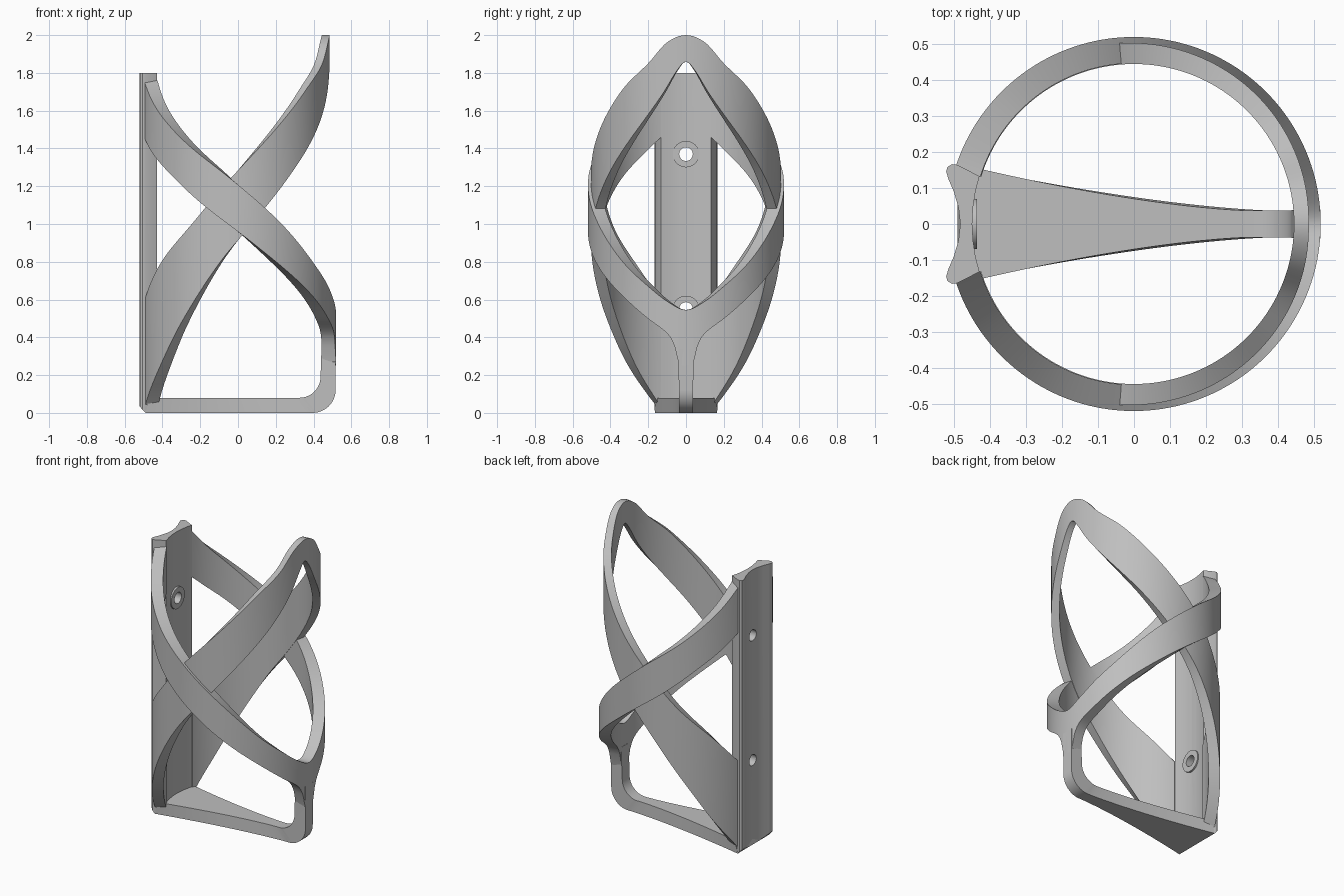
import bpy, bmesh, math
from mathutils import Matrix

cube = bpy.data.objects.get("Cube")
if cube:
    bpy.data.objects.remove(cube, do_unlink=True)

grey = bpy.data.materials.new("satin grey")
grey.use_nodes = True
grey.diffuse_color = (0.52, 0.52, 0.52, 1)
grey.node_tree.nodes["Principled BSDF"].inputs["Base Color"].default_value = grey.diffuse_color


def finish(name, bm):
    """Turn a bmesh into a named grey object with clean normals."""
    bmesh.ops.recalc_face_normals(bm, faces=bm.faces)
    mesh = bpy.data.meshes.new(name)
    bm.to_mesh(mesh)
    bm.free()
    mesh.materials.append(grey)
    obj = bpy.data.objects.new(name, mesh)
    bpy.context.collection.objects.link(obj)
    return obj


def loft(name, sections):
    """Skin a list of equal-length closed sections and cap both ends."""
    bm = bmesh.new()
    rings = [[bm.verts.new(p) for p in s] for s in sections]
    n = len(rings[0])
    for a, b in zip(rings, rings[1:]):
        for i in range(n):
            j = (i + 1) % n
            bm.faces.new((a[i], a[j], b[j], b[i]))
    bm.faces.new(rings[0])
    bm.faces.new(rings[-1])
    return finish(name, bm)


def curve(points, t):
    """Smooth height curve through (angle, z) points, level at the last one."""
    last = len(points) - 1

    def slope(i):
        if i == last:
            return 0
        a, b = points[max(i - 1, 0)], points[i + 1]
        return (b[1] - a[1]) / (b[0] - a[0])

    i = 0
    while i < last - 1 and t > points[i + 1][0]:
        i += 1
    (t0, z0), (t1, z1) = points[i], points[i + 1]
    h = t1 - t0
    u = min(max((t - t0) / h, 0), 1)
    v = 1 - u
    return (z0 * (1 + 2 * u) * v * v + slope(i) * h * u * v * v
            + z1 * u * u * (3 - 2 * u) - slope(i + 1) * h * u * u * v)


def band(name, lower, upper, inner, outer_back, outer_front, steps=144):
    """Strip wrapped round the bottle, from one side of the spine to the other."""
    start = lower[0][0]
    sections = []
    for k in range(steps + 1):
        angle = start + (2 * math.pi - 2 * start) * k / steps
        t = min(angle, 2 * math.pi - angle)
        outer = outer_back + (outer_front - outer_back) * t / math.pi
        lo, hi = curve(lower, t), curve(upper, t)
        c, s = -math.cos(angle), math.sin(angle)
        sections.append([(r * c, r * s, z) for r, z in
                         ((inner, lo), (outer, lo), (outer, hi), (inner, hi))])
    return loft(name, sections)


PI = math.pi

# Rising band: low at the spine, arching to the top at the open side
rising = band(
    "rising_band",
    [(.3, .03), (.64, .25), (.93, .47), (1.37, .79), (1.65, .96), (2.18, 1.27),
     (2.5, 1.45), (2.72, 1.58), (2.9, 1.7), (3.04, 1.81), (PI, 1.86)],
    [(.3, .6), (.64, .79), (1.05, .99), (1.49, 1.24), (1.98, 1.5), (2.21, 1.62),
     (2.43, 1.73), (2.72, 1.85), (2.93, 1.96), (PI, 2)],
    .444, .52, .485)

# Falling band: high at the spine, dipping to meet the front post
falling = band(
    "falling_band",
    [(.3, 1.46), (.5, 1.38), (.82, 1.26), (1.21, 1.1), (1.57, .96), (1.97, .8),
     (2.46, .61), (2.74, .5), (2.95, .42), (3.02, .36), (3.064, .27), (PI, .25)],
    [(.3, 1.76), (.55, 1.63), (.82, 1.51), (1.06, 1.41), (1.47, 1.25), (1.97, 1.03),
     (2.46, .79), (2.72, .68), (2.95, .59), (PI, .545)],
    .446, .52, .518)

# Spine: inside follows the bottle, back is hollowed to sit on a tube
half = [(-.449 * math.cos(a / 10), .449 * math.sin(a / 10)) for a in range(4)]
half += [(-.49, .164), (-.505, .166), (-.518, .158), (-.521, .145), (-.515, .125),
         (-.5, .09), (-.487, .045), (-.482, 0)]
section = half + [(x, -y) for x, y in half[-2:0:-1]]
spine = loft("spine", [
    [(x, y, max(0, (-.49 - x) * 1.1)) for x, y in section],
    [(x, y, 1.8) for x, y in section]])


def disc(name, radius, x, depth, z):
    bm = bmesh.new()
    place = Matrix.Translation((x, 0, z)) @ Matrix.Rotation(PI / 2, 4, "Y")
    bmesh.ops.create_cone(bm, cap_ends=True, segments=40, radius1=radius,
                          radius2=radius, depth=depth, matrix=place)
    return finish(name, bm)


def drill(obj, cutter):
    mod = obj.modifiers.new("bolt hole", "BOOLEAN")
    mod.operation = "DIFFERENCE"
    mod.solver = "EXACT"
    mod.object = cutter
    bpy.context.view_layer.objects.active = obj
    bpy.ops.object.modifier_apply(modifier=mod.name)


# Bolt bosses with holes through the spine
bosses = []
for label, z in (("lower", .55), ("upper", 1.37)):
    boss = disc(label + "_bolt_boss", .07, -.448, .024, z)
    cutter = disc("hole_cutter", .036, -.48, .3, z)
    cutter.hide_render = True
    drill(spine, cutter)
    drill(boss, cutter)
    bpy.data.objects.remove(cutter, do_unlink=True)
    bosses.append(boss)

# Foot strip, narrowing forward and bending up into the front post
stations = []
for k in range(25):
    f = k / 24
    stations.append(((-.49 + .885 * f, 0), (-.47 + .795 * f, .08),
                     .037 + .126 * (1 - f) ** 1.5))
for k in range(1, 13):
    a = PI / 2 * k / 12
    s, c = math.sin(a), math.cos(a)
    stations.append(((.395 + .122 * s, .122 * (1 - c)),
                     (.325 + .112 * s, .08 + .112 * (1 - c)), .038))
stations.append(((.518, .4), (.444, .4), .04))
foot = loft("foot_and_front_post", [
    [(o[0], -w, o[1]), (o[0], w, o[1]), (i[0], w, i[1]), (i[0], -w, i[1])]
    for o, i, w in stations])

# Smooth curved faces, keep edges crisp
bpy.ops.object.select_all(action="DESELECT")
for obj in [rising, falling, spine, foot] + bosses:
    obj.select_set(True)
bpy.context.view_layer.objects.active = spine
bpy.ops.object.shade_smooth_by_angle(angle=math.radians(30))
